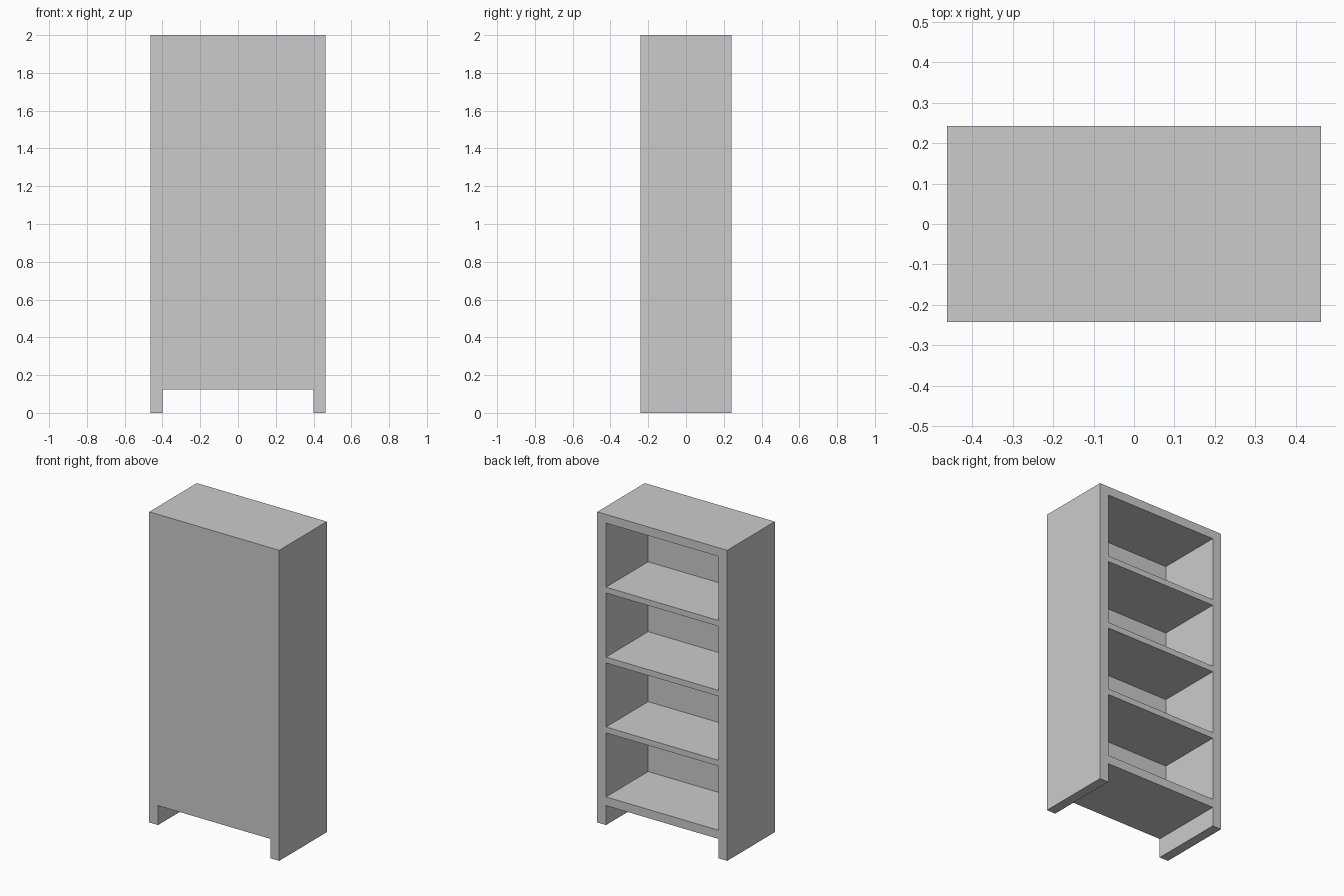
import bpy

if "Cube" in bpy.data.objects:
    bpy.data.objects.remove(bpy.data.objects["Cube"])

W, D, H = 0.926, 0.484, 2.0      # overall size
INNER = 0.40                     # half width between the sides
LEG = 0.125                      # height of the open base
BOARD = 0.056                    # top, bottom and closed panel thickness
SHELF = 0.038                    # shelf thickness
ROWS = 4


def box(name, lo, hi):
    bpy.ops.mesh.primitive_cube_add(
        size=1, location=[(a + b) / 2 for a, b in zip(lo, hi)])
    ob = bpy.context.object
    ob.name = name
    ob.scale = [b - a for a, b in zip(lo, hi)]
    bpy.ops.object.transform_apply(location=True, rotation=False, scale=True)
    return ob


def cut(target, cutter):
    mod = target.modifiers.new("cut", 'BOOLEAN')
    mod.operation = 'DIFFERENCE'
    mod.solver = 'EXACT'
    mod.object = cutter
    bpy.context.view_layer.objects.active = target
    bpy.ops.object.modifier_apply(modifier=mod.name)
    bpy.data.objects.remove(cutter)


# Solid carcass
carcass = box("bookcase_carcass", (-W / 2, -D / 2, 0), (W / 2, D / 2, H))

# Open base between the two side panels
cut(carcass, box("base_gap", (-INNER, -D, -0.1), (INNER, D, LEG)))

# Compartments opening at +y, leaving shelves and the closed front panel
bottom = LEG + BOARD
room = (H - BOARD - bottom - (ROWS - 1) * SHELF) / ROWS
for i in range(ROWS):
    z = bottom + i * (room + SHELF)
    cut(carcass, box("compartment", (-INNER, -D / 2 + BOARD, z),
                     (INNER, D, z + room)))
